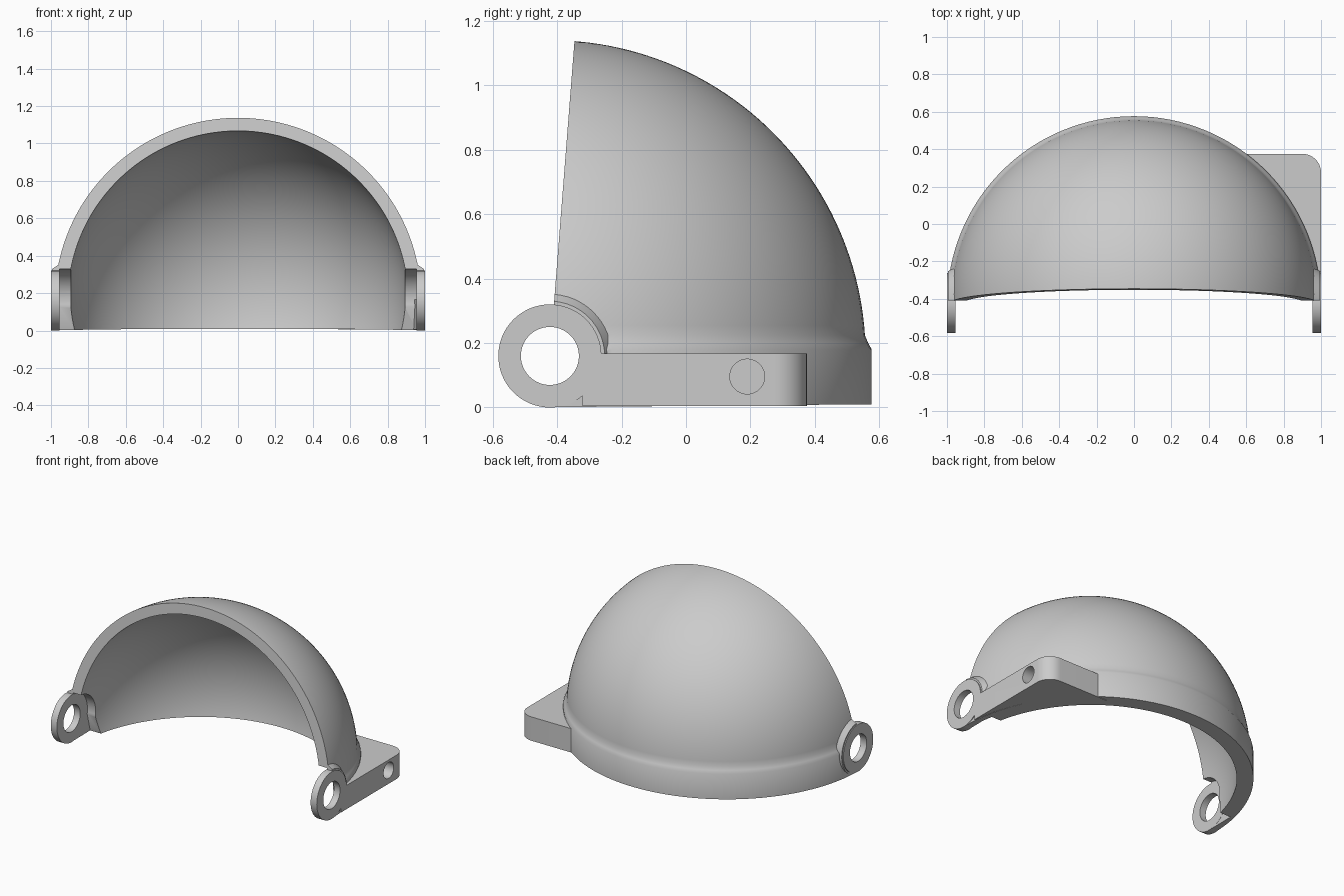
import bpy
import bmesh
from math import sin, cos, asin, pi, radians
from mathutils import Matrix, Vector

cube = bpy.data.objects.get("Cube")
if cube:
    bpy.data.objects.remove(cube, do_unlink=True)

CY, CZ = -0.4225, 0.16      # hinge axis, also the dome centre
R_OUT, R_IN, R_BAND = 0.98, 0.91, 0.999
PLATE = 0.955               # inner face of the hinge plates
FOOT = -0.2                 # dome is built too deep, then trimmed

grey = bpy.data.materials.new("plain grey")
grey.use_nodes = True
colour = (0.6, 0.6, 0.6, 1)
grey.diffuse_color = colour
grey.node_tree.nodes["Principled BSDF"].inputs["Base Color"].default_value = colour


def make(name, bm):
    bmesh.ops.recalc_face_normals(bm, faces=bm.faces)
    mesh = bpy.data.meshes.new(name)
    bm.to_mesh(mesh)
    bm.free()
    mesh.materials.append(grey)
    ob = bpy.data.objects.new(name, mesh)
    bpy.context.collection.objects.link(ob)
    return ob


def lathe(name, points, axis, steps, closed):
    """Spin a profile about an axis through the dome centre."""
    bm = bmesh.new()
    verts = [bm.verts.new(p) for p in points]
    ends = verts[1:] + verts[:1] if closed else verts[1:]
    edges = [bm.edges.new(pair) for pair in zip(verts, ends)]
    bmesh.ops.spin(bm, geom=verts + edges, cent=(0, CY, CZ), axis=axis,
                   angle=2 * pi, steps=steps, use_duplicate=False)
    bmesh.ops.remove_doubles(bm, verts=bm.verts, dist=0.0001)
    return make(name, bm)


def prism(name, points, offset):
    """Extrude a closed outline of 3D points."""
    bm = bmesh.new()
    face = bm.faces.new([bm.verts.new(p) for p in points])
    ext = bmesh.ops.extrude_face_region(bm, geom=[face])["geom"]
    verts = [v for v in ext if isinstance(v, bmesh.types.BMVert)]
    bmesh.ops.translate(bm, verts=verts, vec=offset)
    if face.is_valid and not any(len(e.link_faces) > 1 for e in face.edges):
        bm.faces.remove(face)
    return make(name, bm)


def rod(name, x0, x1, y, z, r0, r1):
    """Cylinder or cone along x."""
    bm = bmesh.new()
    mat = Matrix.Translation(((x0 + x1) / 2, y, z)) @ Matrix.Rotation(pi / 2, 4, "Y")
    bmesh.ops.create_cone(bm, cap_ends=True, segments=64, radius1=r0,
                          radius2=r1, depth=x1 - x0, matrix=mat)
    return make(name, bm)


def box(name, low, high, pivot, tilt):
    """Box tilted about the x axis around a pivot."""
    low, high = Vector(low), Vector(high)
    bm = bmesh.new()
    mat = (Matrix.Translation(pivot) @ Matrix.Rotation(tilt, 4, "X")
           @ Matrix.Translation((low + high) / 2) @ Matrix.Diagonal((*(high - low), 1)))
    bmesh.ops.create_cube(bm, size=1, matrix=mat)
    return make(name, bm)


def combine(target, other, operation):
    other.hide_render = True
    mod = target.modifiers.new(operation, "BOOLEAN")
    mod.operation, mod.solver, mod.object = operation, "EXACT", other
    mod.use_hole_tolerant = True
    bpy.context.view_layer.objects.active = target
    bpy.ops.object.modifier_apply(modifier=mod.name)
    bpy.data.objects.remove(other, do_unlink=True)


def arc(radius, a0, a1, steps):
    """Points (r, z) on a circle about the dome centre."""
    angles = [a0 + (a1 - a0) * i / steps for i in range(steps + 1)]
    return [(radius * cos(a), CZ + radius * sin(a)) for a in angles]


# Hollow dome with a straight band round its foot
inner = arc(R_IN, pi / 2, asin((FOOT - CZ) / R_IN), 60)
outer = arc(R_OUT, 0.065, pi / 2, 48)
inner[0], outer[-1] = (0, CZ + R_IN), (0, CZ + R_OUT)
profile = inner + [(R_BAND, FOOT), (R_BAND, 0.18), (0.988, 0.2)] + outer
dome = lathe("dome_shell", [(r, CY, z) for r, z in profile], (0, 0, 1), 128, False)

# Flared collars behind the hinge rings
combine(dome, rod("left_collar", 0.925, 0.994, CY, CZ, 0.215, 0.17), "UNION")
combine(dome, rod("right_collar", -0.994, -0.925, CY, CZ, 0.17, 0.215), "UNION")

# Open front leaning back slightly, and gently sloped underside
combine(dome, box("front_cutter", (-2, -3, -2), (2, 0, 3), (0, CY, CZ), -0.078),
        "DIFFERENCE")
combine(dome, box("base_cutter", (-2, -2, -1), (2, 2, 0), (0, CY, 0.001), 0.009),
        "DIFFERENCE")

# Arched recess on the inner side of both hinges
arch = [(-PLATE, CY + r, z) for r, z in arc(0.17, pi, -0.2, 40)]
arch += [(-PLATE, -0.21, -0.05), (-PLATE, -0.7, -0.05)]
combine(dome, prism("recess_cutter", arch, (2 * PLATE, 0, 0)), "DIFFERENCE")
combine(dome, rod("hinge_cutter", -1.2, 1.2, CY, CZ, 0.0905, 0.0905), "DIFFERENCE")

# Hinge rings
parts = [dome]
for side, s in (("left", 1), ("right", -1)):
    section = [(s * x, CY, CZ + r) for x, r in
               ((PLATE - 0.001, 0.09), (1, 0.09), (1, 0.16), (PLATE - 0.001, 0.16))]
    parts.append(lathe(side + "_hinge_ring", section, (1, 0, 0), 64, True))

# Side tab with a rounded back corner and a blind hole, set into the band
BACK, R_TAB = 0.375, 0.96
outline = [(r, CY + z - CZ) for r, z in arc(R_TAB, asin((BACK - CY) / R_TAB), 0.105, 24)]
outline += [(1, outline[-1][1])]
outline += [(0.9 + r, BACK - 0.1 + z - CZ) for r, z in arc(0.1, 0, pi / 2, 12)]
tab = prism("side_tab", [(x, y, 0.005) for x, y in outline], (0, 0, 0.162))
combine(tab, rod("hole_cutter", 0.85, 1.2, 0.19, 0.096, 0.054, 0.054), "DIFFERENCE")
parts.append(tab)

bpy.ops.object.select_all(action="DESELECT")
for part in parts:
    part.select_set(True)
bpy.context.view_layer.objects.active = dome
bpy.ops.object.shade_smooth_by_angle(angle=radians(30))
